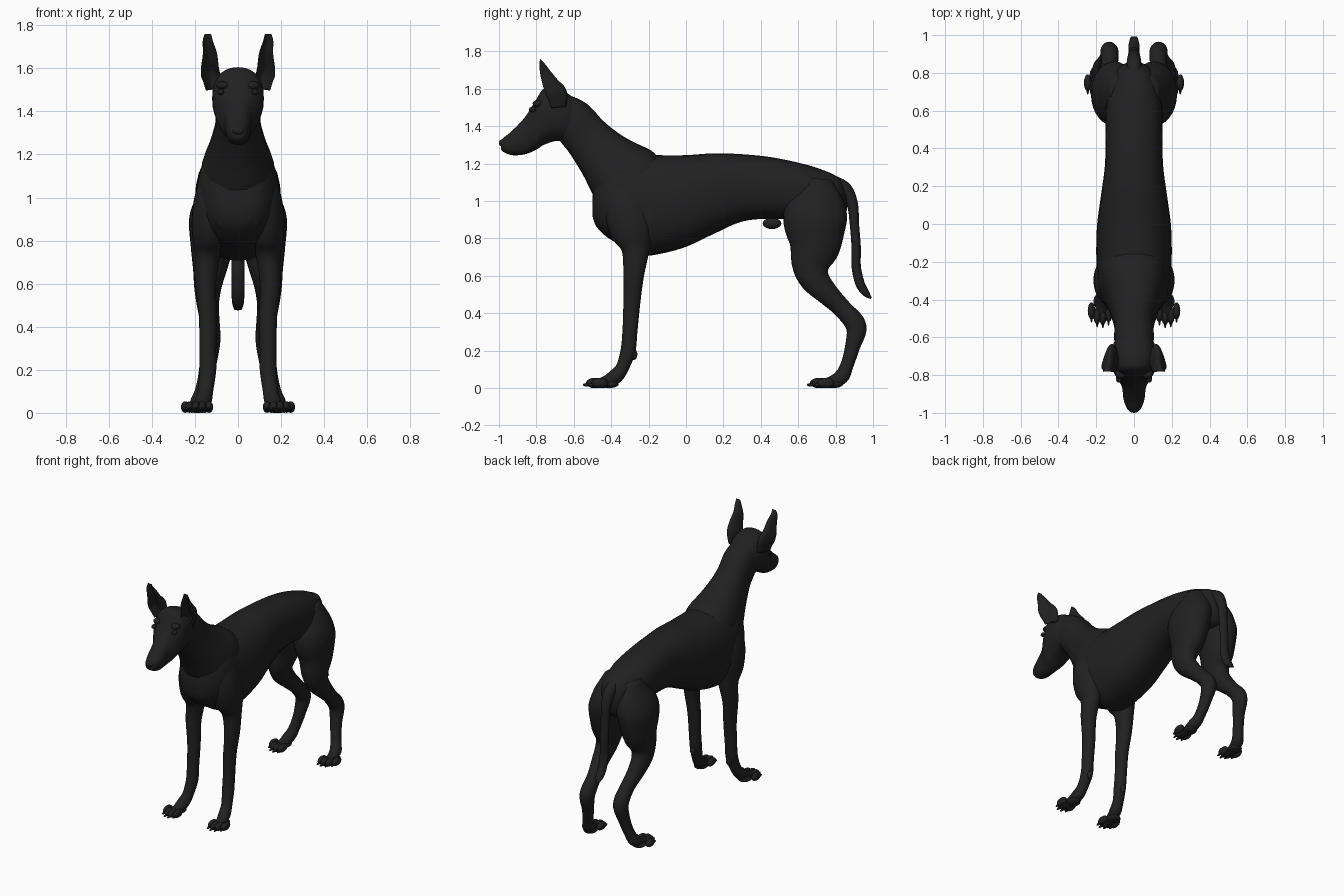
import bpy
import bmesh
from math import sin, cos, pi, copysign
from mathutils import Matrix, Vector

cube = bpy.data.objects.get("Cube")
if cube:
    bpy.data.objects.remove(cube, do_unlink=True)

# One near-black coat colour
coat = bpy.data.materials.new("black_coat")
coat.use_nodes = True
colour = (.015, .015, .015, 1)
coat.diffuse_color = colour
shader = coat.node_tree.nodes["Principled BSDF"]
shader.inputs["Base Color"].default_value = colour
shader.inputs["Roughness"].default_value = .8


def finish(name, bm, paired):
    """Turn a bmesh into a smooth object, mirrored across x if paired."""
    bmesh.ops.recalc_face_normals(bm, faces=bm.faces[:])
    for face in bm.faces:
        face.smooth = True
    mesh = bpy.data.meshes.new(name)
    bm.to_mesh(mesh)
    bm.free()
    mesh.materials.append(coat)
    part = bpy.data.objects.new(name, mesh)
    bpy.context.collection.objects.link(part)
    if paired:
        mirror = part.modifiers.new("left_and_right", "MIRROR")
        mirror.use_mirror_merge = False


def smooth_path(rows, steps):
    """Catmull-Rom interpolation through rows of numbers."""
    rows = [Vector(row) for row in rows]
    last = len(rows) - 1
    path = []
    for i in range(last):
        before, start, end = rows[max(i - 1, 0)], rows[i], rows[i + 1]
        after = rows[min(i + 2, last)]
        leave, arrive = (end - before) / 2, (after - start) / 2
        for step in range(steps):
            t = step / steps
            ease = t * t * (3 - 2 * t)
            path.append(start.lerp(end, ease) + leave * t * (1 - t) ** 2
                        - arrive * t * t * (1 - t))
    return path + [rows[last]]


def loft(name, rows, paired=False, upright=False, cupped=False, square=1, sides=28):
    """Skin oval rings along a path; each row is y, z, x, depth, width."""
    bm = bmesh.new()
    path = smooth_path(rows, steps=5)
    rings = []
    for i, (y, z, x, depth, width) in enumerate(path):
        ahead = path[min(i + 1, len(path) - 1)] - path[max(i - 1, 0)]
        along = Vector((ahead[0], ahead[1])).normalized()
        normal = Vector((0, 1)) if upright else Vector((-along.y, along.x))
        ring = []
        for side in range(sides):
            angle = 2 * pi * side / sides
            across, out = (copysign(abs(v) ** square, v) for v in (sin(angle), cos(angle)))
            if cupped:
                # Hollow the front of the ring into a crescent
                bulge = 1 - across * across
                out = 1 - bulge * (1.2 if out > 0 else 2)
            shift = normal * out * depth / 2
            spot = (x + across * width / 2, y + shift.x, max(0, z + shift.y))
            ring.append(bm.verts.new(spot))
        rings.append(ring)
    for low, high in zip(rings, rings[1:]):
        for i in range(sides):
            bm.faces.new((low[i - 1], low[i], high[i], high[i - 1]))
    bm.faces.new(rings[0])
    bm.faces.new(rings[-1])
    finish(name, bm, paired)


def trunk(name, rows, **options):
    """Loft on the centre line; each row is y, z, depth, width."""
    centred = [(y, z, 0, depth, width) for y, z, depth, width in rows]
    loft(name, centred, square=.85, **options)


def limb(name, rows, **options):
    """Loft whose width follows its depth; each row is y, z, x, depth."""
    loft(name, [(*row, row[-1] * .6 + .03) for row in rows], **options)


def ovals(name, items, paired=False):
    """Ellipsoids, each given as a centre and radii."""
    bm = bmesh.new()
    for centre, radii in items:
        place = Matrix.Translation(centre) @ Matrix.Diagonal((*radii, 1))
        bmesh.ops.create_uvsphere(bm, u_segments=16, v_segments=10, radius=1, matrix=place)
    finish(name, bm, paired)


# Deep chest, tucked belly and sloping rump
trunk("torso", [
    (.86, .99, .08, .05),
    (.82, 1, .24, .18),
    (.72, 1.02, .3, .26),
    (.6, 1.05, .31, .3),
    (.45, 1.07, .33, .3),
    (.3, 1.07, .36, .31),
    (.15, 1.04, .43, .35),
    (0, 1, .49, .39),
    (-.15, .98, .53, .4),
    (-.25, .98, .54, .39),
    (-.34, 1.01, .5, .37),
    (-.42, 1.01, .41, .32),
    (-.48, 1, .27, .22),
    (-.5, .97, .1, .1),
], upright=True)

# Long arched neck
trunk("neck", [
    (-.2, 1.04, .36, .34),
    (-.32, 1.12, .4, .34),
    (-.44, 1.24, .3, .26),
    (-.53, 1.34, .25, .21),
    (-.61, 1.43, .24, .21),
    (-.68, 1.48, .2, .18),
])

# Head and tapering muzzle
trunk("head", [
    (-.59, 1.44, .2, .18),
    (-.64, 1.45, .26, .22),
    (-.7, 1.46, .28, .24),
    (-.76, 1.45, .3, .23),
    (-.8, 1.41, .27, .2),
    (-.86, 1.35, .2, .13),
    (-.93, 1.31, .13, .11),
    (-.98, 1.3, .07, .07),
    (-.99, 1.3, .03, .03),
], upright=True)
ovals("nose", [((0, -.98, 1.31), (.03, .02, .02))])
ovals("eye", [((.08, -.82, 1.49), (.016, .02, .014))], paired=True)
ovals("brow", [((.07, -.79, 1.52), (.03, .03, .02))], paired=True)

# Upright cupped ears
limb("ear", [
    (-.68, 1.5, .11, .08),
    (-.69, 1.57, .12, .11),
    (-.72, 1.62, .13, .09),
    (-.75, 1.68, .13, .06),
    (-.77, 1.73, .14, .03),
    (-.78, 1.76, .14, 0),
], paired=True, cupped=True)

# Front legs from shoulder to paw
limb("front_leg", [
    (-.3, 1.2, .09, .12),
    (-.31, 1.08, .1, .22),
    (-.31, .96, .12, .25),
    (-.29, .84, .13, .23),
    (-.27, .74, .14, .15),
    (-.28, .6, .15, .11),
    (-.29, .45, .14, .09),
    (-.3, .3, .14, .08),
    (-.31, .2, .14, .08),
    (-.34, .11, .15, .07),
    (-.38, .06, .16, .08),
    (-.44, .03, .17, .06),
    (-.51, .02, .18, .04),
], paired=True)
ovals("wrist_pad", [((.14, -.28, .18), (.02, .02, .03))], paired=True)

# Hind legs from hip over stifle and hock to paw
limb("hind_leg", [
    (.71, 1.12, .07, .14),
    (.7, 1, .09, .3),
    (.69, .9, .11, .34),
    (.69, .77, .12, .28),
    (.67, .66, .13, .21),
    (.69, .58, .14, .16),
    (.76, .5, .14, .12),
    (.84, .42, .13, .1),
    (.91, .33, .13, .11),
    (.89, .22, .14, .08),
    (.86, .12, .16, .07),
    (.83, .06, .18, .08),
    (.77, .03, .19, .06),
    (.69, .02, .2, .04),
], paired=True)

# Pad, four toes and claws on each paw
for name, x, y, turn in (("front", .18, -.49, .005), ("hind", .2, .71, .01)):
    toes, claws = [], []
    for side in (-1.5, -.5, .5, 1.5):
        curl = .01 * side * side + turn * side
        toe = Vector((x + side * .03, y + curl, .027))
        toes.append((toe, (.02, .045, .027)))
        claws.append((toe + Vector((0, -.042, -.01)), (.006, .02, .009)))
    pad = Vector((x - .01, y + .08, .02))
    ovals(name + "_toes", toes, paired=True)
    ovals(name + "_claws", claws, paired=True)
    ovals(name + "_pad", [(pad, (.045, .05, .02))], paired=True)

# Long hanging tail
limb("tail", [
    (.78, 1.1, 0, .08),
    (.85, 1.06, 0, .08),
    (.89, .98, 0, .06),
    (.9, .88, 0, .05),
    (.91, .75, 0, .05),
    (.91, .65, 0, .05),
    (.93, .56, 0, .05),
    (.96, .51, 0, .04),
    (.99, .48, 0, .01),
], sides=16)

# Small underside and chest details
ovals("belly_sheath", [((0, .46, .88), (.03, .05, .03))])
ovals("chest_muscle", [((.06, -.43, .95), (.07, .06, .11))], paired=True)
